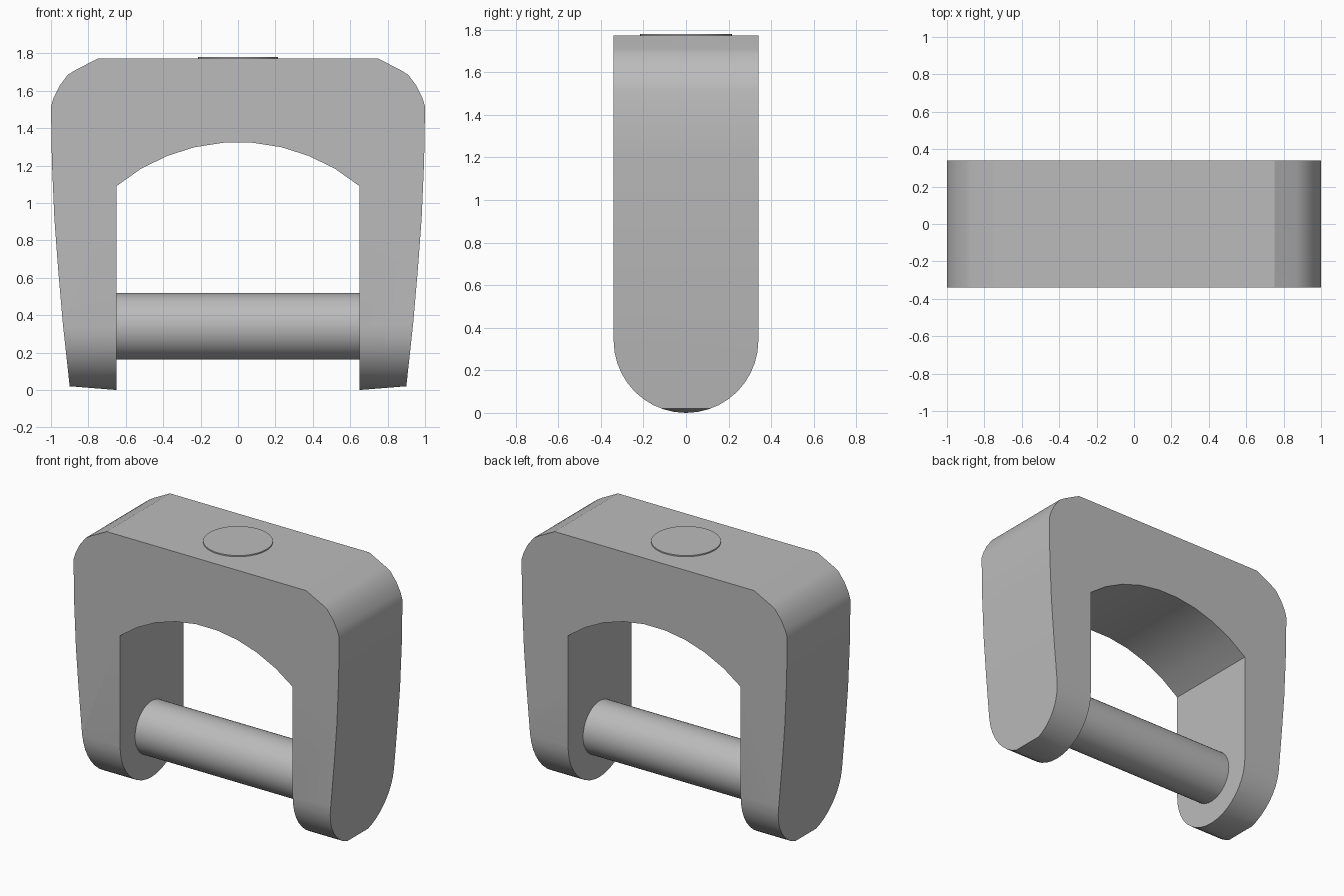
import bpy, bmesh
from math import sin, cos, pi, asin, radians
from mathutils import Vector

cube = bpy.data.objects.get("Cube")
if cube:
    bpy.data.objects.remove(cube, do_unlink=True)

HALF = 0.34      # half depth, also the radius of the rounded leg ends
INNER = 0.65     # inner face of each leg
TOP = 1.772

grey = bpy.data.materials.new("plain grey")
grey.use_nodes = True
colour = (0.5, 0.5, 0.5, 1)
grey.diffuse_color = colour
grey.node_tree.nodes["Principled BSDF"].inputs["Base Color"].default_value = colour


def prism(name, points, axis):
    """Extrude a closed outline symmetrically along an axis vector."""
    bm = bmesh.new()
    axis = Vector(axis)
    face = bm.faces.new([bm.verts.new(Vector(p) - axis) for p in points])
    moved = bmesh.ops.extrude_face_region(bm, geom=[face])["geom"]
    bmesh.ops.translate(bm, vec=axis * 2,
                        verts=[v for v in moved if isinstance(v, bmesh.types.BMVert)])
    bmesh.ops.recalc_face_normals(bm, faces=bm.faces)
    mesh = bpy.data.meshes.new(name)
    bm.to_mesh(mesh)
    bm.free()
    mesh.materials.append(grey)
    obj = bpy.data.objects.new(name, mesh)
    bpy.context.collection.objects.link(obj)
    return obj


def smooth(obj, degrees=24):
    bpy.ops.object.select_all(action="DESELECT")
    obj.select_set(True)
    bpy.context.view_layer.objects.active = obj
    bpy.ops.object.shade_smooth_by_angle(angle=radians(degrees))


def cylinder(name, radius, length, location, rotation=(0, 0, 0)):
    bpy.ops.mesh.primitive_cylinder_add(vertices=48, radius=radius, depth=length,
                                        location=location, rotation=rotation)
    obj = bpy.context.object
    obj.name = name
    obj.data.materials.append(grey)
    smooth(obj)
    return obj


# Frame outline: outer right side from foot to top, mirrored, then the inner arch
outer = [(INNER, 0), (0.9, 0.02), (0.937, 0.36), (0.962, 0.65), (0.982, 0.92),
         (0.995, 1.22), (1, 1.516), (0.985, 1.565), (0.955, 1.625), (0.91, 1.685),
         (0.87, 1.71), (0.75, TOP)]
arch_radius, arch_top, steps = 1.016, 1.325, 9
half_angle = asin(INNER / arch_radius)
arch = []
for i in range(steps + 1):
    a = half_angle * (2 * i / steps - 1)
    arch.append((arch_radius * sin(a), arch_top - arch_radius * (1 - cos(a))))
outline = outer + [(-x, z) for x, z in reversed(outer)] + arch
frame = prism("frame", [(x, 0, z) for x, z in outline], (0, HALF, 0))

# Round the leg ends by intersecting with a side outline
side = [(0, HALF * cos(a), HALF - HALF * sin(a))
        for a in (pi * i / 20 for i in range(21))]
side += [(0, -HALF, 2), (0, HALF, 2)]
cutter = prism("leg_end_cutter", side, (1.2, 0, 0))
mod = frame.modifiers.new("round ends", "BOOLEAN")
mod.operation = "INTERSECT"
mod.solver = "EXACT"
mod.object = cutter
bpy.ops.object.select_all(action="DESELECT")
frame.select_set(True)
bpy.context.view_layer.objects.active = frame
bpy.ops.object.modifier_apply(modifier=mod.name)
bpy.data.objects.remove(cutter, do_unlink=True)
smooth(frame)

# Cross pin between the legs and the thin disc on top
cylinder("cross_pin", 0.178, 2 * INNER + 0.04, (0, 0, HALF), (0, pi / 2, 0))
cylinder("top_disc", 0.215, 0.03, (0, 0, TOP - 0.007))
